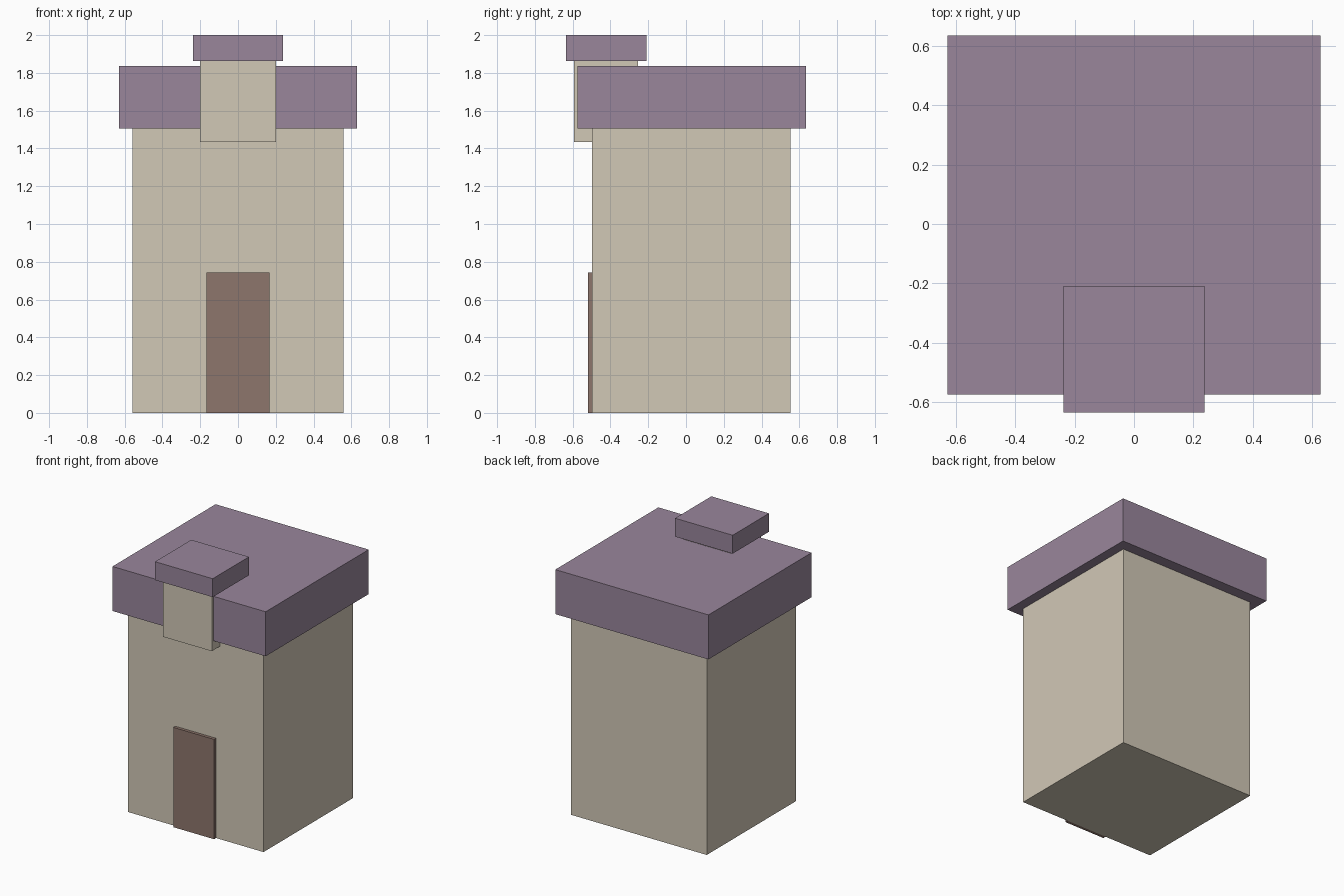
import bpy

if "Cube" in bpy.data.objects:
    bpy.data.objects.remove(bpy.data.objects["Cube"])


def material(name, rgb):
    m = bpy.data.materials.new(name)
    m.diffuse_color = (*rgb, 1)
    m.use_nodes = True
    m.node_tree.nodes["Principled BSDF"].inputs["Base Color"].default_value = m.diffuse_color
    return m


def box(name, x_half, y0, y1, z0, z1, mat):
    """Box centred on x = 0 spanning the given y and z ranges."""
    bpy.ops.mesh.primitive_cube_add(size=1, location=(0, (y0 + y1) / 2, (z0 + z1) / 2))
    ob = bpy.context.object
    ob.name = name
    ob.scale = (2 * x_half, y1 - y0, z1 - z0)
    bpy.ops.object.transform_apply(location=False, rotation=False, scale=True)
    ob.data.materials.append(mat)
    return ob


stone = material("stone", (0.64, 0.58, 0.47))
slate = material("slate", (0.32, 0.24, 0.33))
wood = material("wood", (0.27, 0.18, 0.15))

# Main tower and its overhanging flat roof
box("walls", 0.558, -0.497, 0.553, 0, 1.505, stone)
box("roof", 0.63, -0.575, 0.636, 1.505, 1.836, slate)

# Small turret set into the front edge of the roof
box("turret", 0.2, -0.594, -0.255, 1.435, 1.863, stone)
box("turret_cap", 0.237, -0.636, -0.21, 1.863, 2.0, slate)

# Door slab on the front wall
box("door", 0.167, -0.52, -0.49, 0, 0.742, wood)
